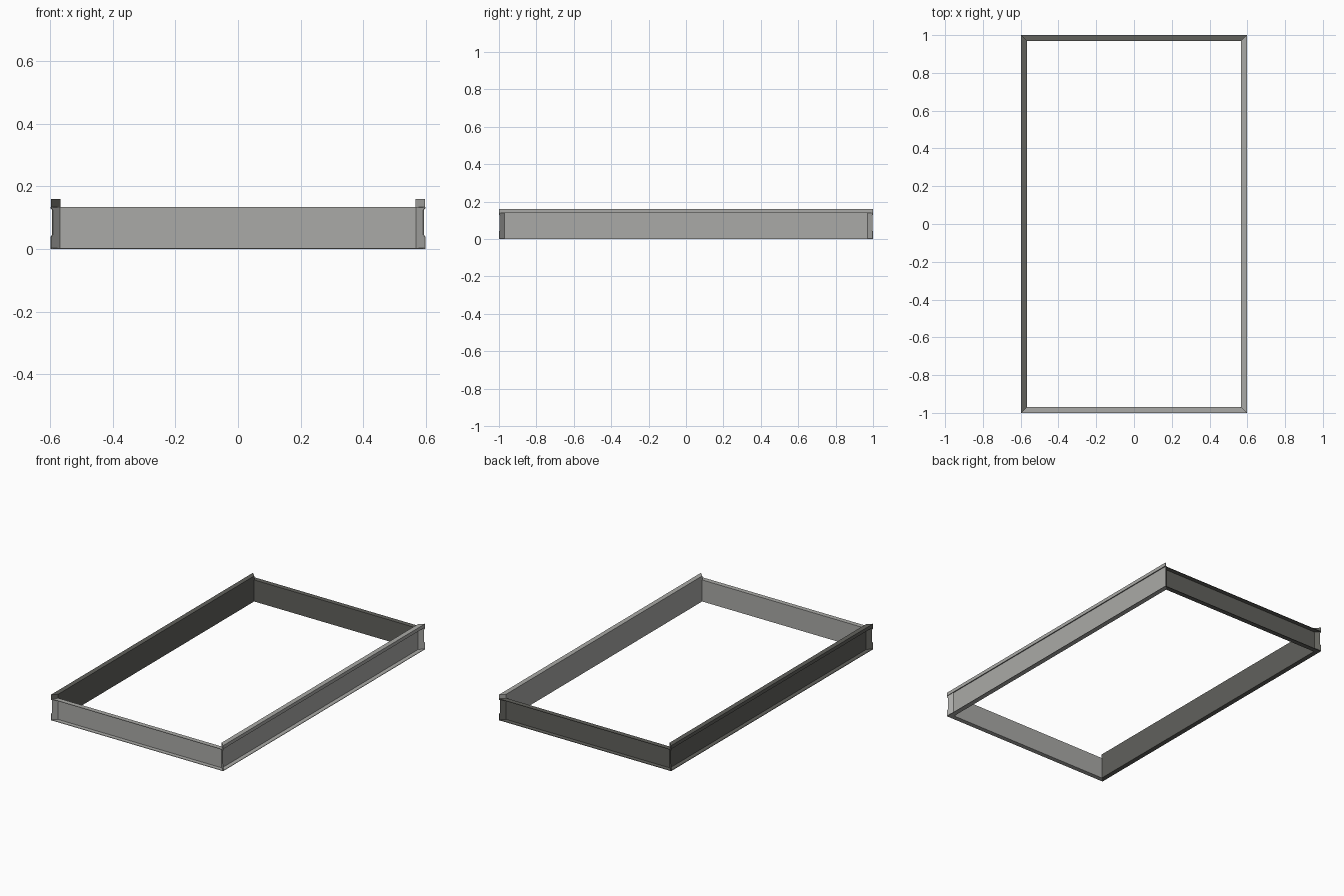
import bpy
import bmesh
from math import pi
from mathutils import Matrix

cube = bpy.data.objects.get("Cube")
if cube:
    bpy.data.objects.remove(cube, do_unlink=True)


def material(name, rgb):
    m = bpy.data.materials.new(name)
    m.use_nodes = True
    m.diffuse_color = (*rgb, 1)
    m.node_tree.nodes["Principled BSDF"].inputs["Base Color"].default_value = (*rgb, 1)
    return m


LIGHT = material("light grey", (0.40, 0.40, 0.385))
DARK = material("dark grey", (0.12, 0.12, 0.108))

W, T = 0.03, 0.003            # flange width, sheet thickness
INNER_X, INNER_Y = 0.567, 0.97


def channel(h, lip):
    """Outward-opening channel section, optionally with a lip below the top flange."""
    pts = [(0, 0), (W, 0), (W, T), (T, T), (T, h - T)]
    if lip:
        pts += [(W - T, h - T), (W - T, h - lip), (W, h - lip)]
    else:
        pts += [(W, h - T)]
    return pts + [(W, h), (0, h)]


def end_plate(h):
    """Nearly full section closing the mitred end, slightly notched outside."""
    n = W - 0.004
    return [(0, 0), (W, 0), (W, 0.04), (n, 0.045), (n, 0.125), (W, 0.13), (W, h), (0, h)]


def mitred_prism(bm, outline, offset, ends):
    """Extrude an outline along y; each end = (sign, half length), cut at 45 degrees."""
    rings = [[bm.verts.new((offset + u, s * (half + u), z)) for u, z in outline]
             for s, half in ends]
    a, b = rings
    faces = [bm.faces.new(a), bm.faces.new(b[::-1])]
    for i in range(len(a)):
        j = (i + 1) % len(a)
        faces.append(bm.faces.new((a[j], a[i], b[i], b[j])))
    bmesh.ops.recalc_face_normals(bm, faces=faces)


def rail(name, turn, offset, half, h, lip, mat):
    bm = bmesh.new()
    mitred_prism(bm, channel(h, lip), offset, [(-1, half), (1, half)])
    # End plates reach just past the mitre plane
    for s in (-1, 1):
        mitred_prism(bm, end_plate(h), offset, [(s, half - 0.002), (s, half + 0.001)])
    bm.transform(Matrix.Rotation(turn * pi / 2, 4, "Z"))
    mesh = bpy.data.meshes.new(name)
    bm.to_mesh(mesh)
    bm.free()
    mesh.materials.append(mat)
    bpy.context.collection.objects.link(bpy.data.objects.new(name, mesh))


# Tall lipped side rails and lower end rails
rail("left_rail", 0, INNER_X, INNER_Y, 0.16, 0.022, LIGHT)
rail("back_rail", 1, INNER_Y, INNER_X, 0.135, 0, DARK)
rail("right_rail", 2, INNER_X, INNER_Y, 0.16, 0.022, DARK)
rail("front_rail", 3, INNER_Y, INNER_X, 0.135, 0, LIGHT)
